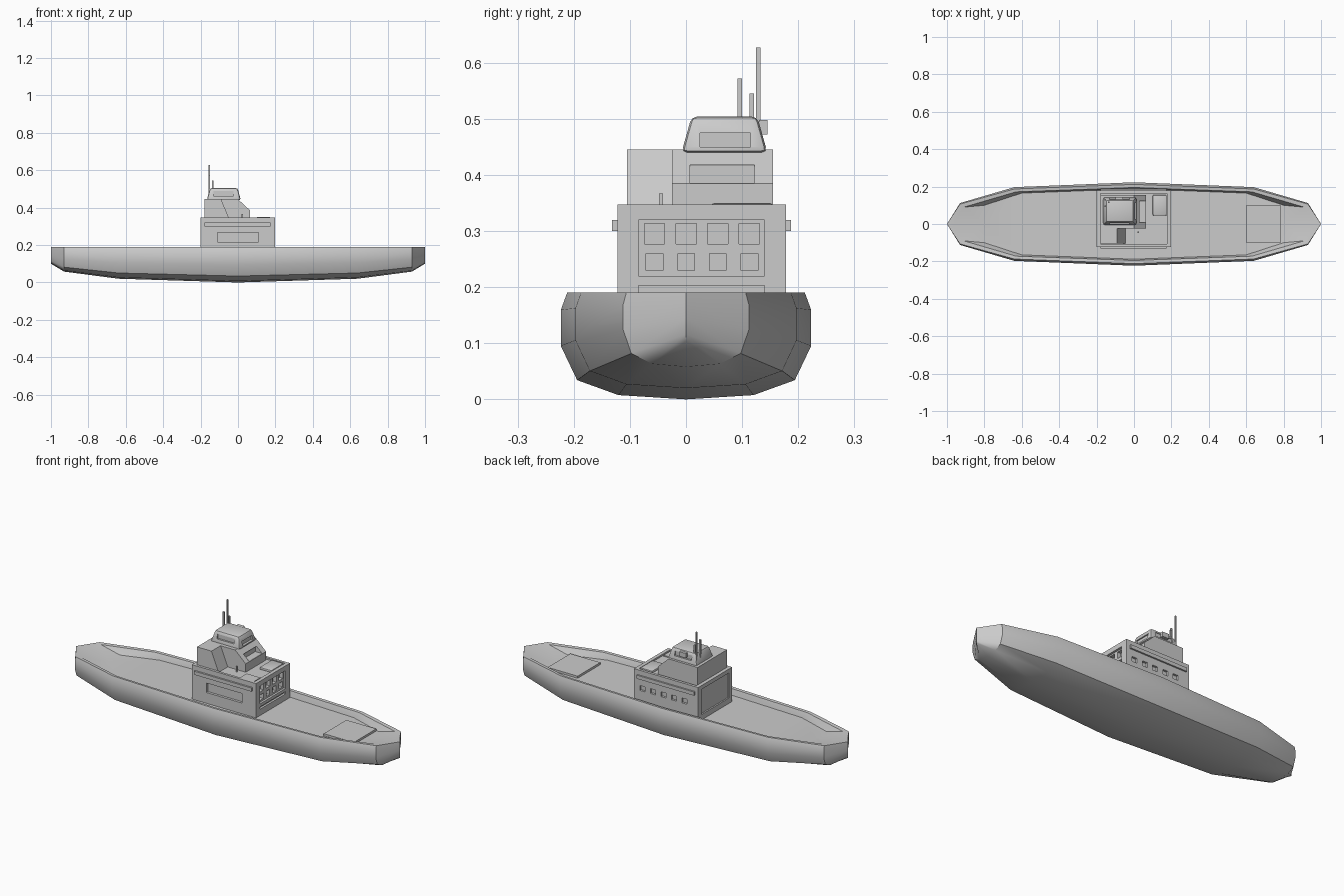
import bpy, bmesh
from mathutils import Vector

cube = bpy.data.objects.get("Cube")
if cube:
    bpy.data.objects.remove(cube, do_unlink=True)

grey = bpy.data.materials.new("ship_grey")
grey.use_nodes = True
grey.diffuse_color = (0.6, 0.6, 0.6, 1)
grey.node_tree.nodes["Principled BSDF"].inputs["Base Color"].default_value = (0.6, 0.6, 0.6, 1)


def finish(name, bm):
    bmesh.ops.recalc_face_normals(bm, faces=bm.faces)
    mesh = bpy.data.meshes.new(name)
    bm.to_mesh(mesh)
    bm.free()
    mesh.materials.append(grey)
    obj = bpy.data.objects.new(name, mesh)
    bpy.context.collection.objects.link(obj)
    return obj


def activate(obj):
    bpy.ops.object.select_all(action='DESELECT')
    obj.select_set(True)
    bpy.context.view_layer.objects.active = obj


def apply(obj, kind, **settings):
    mod = obj.modifiers.new(kind, kind)
    for key, value in settings.items():
        setattr(mod, key, value)
    activate(obj)
    bpy.ops.object.modifier_apply(modifier=mod.name)


def smooth(obj, angle=0.6):
    activate(obj)
    bpy.ops.object.shade_smooth_by_angle(angle=angle)


def add_box(bm, low, high, taper=(0, 0)):
    """Box between two corners; taper pulls in the top along x and y."""
    low, high = Vector(low), Vector(high)
    mid, size = (low + high) / 2, high - low
    for v in bmesh.ops.create_cube(bm, size=1)["verts"]:
        top = v.co.z > 0
        v.co = Vector([mid[i] + v.co[i] * (size[i] - (2 * taper[i] if top and i < 2 else 0))
                       for i in range(3)])


def boxes(name, *corner_pairs, taper=(0, 0)):
    bm = bmesh.new()
    for low, high in corner_pairs:
        add_box(bm, low, high, taper)
    return finish(name, bm)


def cut(obj, *corner_pairs):
    cutter = boxes("cutter", *corner_pairs)
    cutter.hide_render = True
    apply(obj, 'BOOLEAN', operation='DIFFERENCE', solver='EXACT', object=cutter)
    bpy.data.objects.remove(cutter, do_unlink=True)


def prism(name, profile, y0, y1):
    """Extrude an x-z profile along y."""
    bm = bmesh.new()
    face = bm.faces.new([bm.verts.new((x, y0, z)) for x, z in profile])
    out = bmesh.ops.extrude_face_region(bm, geom=[face])["geom"]
    for v in out:
        if isinstance(v, bmesh.types.BMVert):
            v.co.y = y1
    return finish(name, bm)


# Hull: one quarter lofted from stations, mirrored lengthwise and sideways
RIM, DECK = 0.19, 0.155
section = [(0, 0), (.54, .04), (.87, .18), (1, .5), (1, .84), (.95, 1)]
# x, half width, keel height, inner rim x and y, deck edge x and y
stations = [(0, .223, 0, 0, .195, 0, .188),
            (.64, .197, .02, .63, .172, .6, .165),
            (.93, .112, .058, .91, .09, .8, .1),
            (1, 0, .1, .97, 0, .8, 0)]
bm = bmesh.new()
rows = []
for x, half, keel, rx, ry, dx, dy in stations:
    row = [(x, half * f, keel + (RIM - keel) * h) for f, h in section]
    row += [(rx, ry, RIM - 0.002), (dx, dy, DECK), (dx, 0, DECK)]
    rows.append([bm.verts.new(p) for p in row])
for a, b in zip(rows, rows[1:]):
    for i in range(len(a) - 1):
        bm.faces.new((a[i], b[i], b[i + 1], a[i + 1]))
bmesh.ops.remove_doubles(bm, verts=bm.verts, dist=0.0005)
hull = finish("hull", bm)
apply(hull, 'MIRROR', use_axis=(True, True, False), merge_threshold=0.0005)
bm = bmesh.new()
bm.from_mesh(hull.data)
bmesh.ops.recalc_face_normals(bm, faces=bm.faces)
bm.to_mesh(hull.data)
bm.free()
smooth(hull, 0.7)

# Deck hatch
boxes("deck_hatch", ((.6, -.1, DECK - .01), (.785, .1, DECK + .012)))

# Cabin with recessed roof, panels and windows
cabin = boxes("cabin", ((-.2, -.122, DECK - .01), (.197, .178, .347)))
cut(cabin,
    ((-.18, -.108, .338), (.177, .163, .4)),
    ((.185, -.085, .22), (.3, .14, .32)),
    ((.185, -.085, .19), (.3, .14, .203)),
    ((-.3, -.095, .185), (-.192, .15, .325)),
    ((-.11, -.2, .215), (.11, -.108, .268)))
panes = []
for i in range(4):
    y = -.056 + i * .0563
    for z, r in ((.295, .018), (.245, .015)):
        panes.append(((.165, y - r, z - r), (.3, y + r, z + r)))
for i in range(5):
    x = -.115 + i * .065
    panes.append(((x - .016, .166, .235), (x + .016, .3, .262)))
cut(cabin, *panes)

# Side rails along the cabin
for name, y0, y1 in (("front_rail", -.132, -.12), ("back_rail", .176, .187)):
    boxes(name, ((-.18, y0, .3), (.175, y1, .32)))

# Roof fittings
vent = boxes("roof_vent", ((.1, .045, .335), (.175, .155, .35)))
apply(vent, 'BEVEL', width=.006, segments=2)
smooth(vent)
boxes("roof_locker", ((.085, -.105, .335), (.17, -.045, .344)))
boxes("roof_post", ((.02, -.048, .335), (.027, -.041, .367)))

# Upper deckhouse with raked window face
house = prism("deckhouse", [(-.18, .335), (-.18, .445), (0, .445), (.065, .385), (.065, .335)],
              -.025, .155)
cut(house, ((.022, .007, .386), (.2, .122, .418)))

# Bridge wing stepping down to the roof
prism("bridge_wing", [(-.18, .335), (-.18, .445), (-.09, .445), (-.045, .335)], -.105, -.024)

# Wheelhouse with rounded edges and window recesses
wheelhouse = boxes("wheelhouse", ((-.167, -.008, .44), (.015, .145, .504)), taper=(.017, .018))
apply(wheelhouse, 'BEVEL', width=.01, segments=2)
cut(wheelhouse,
    ((-.13, -.1, .463), (-.025, .009, .488)),
    ((-.13, .128, .463), (-.025, .3, .488)),
    ((-.001, .025, .45), (.1, .115, .475)))
smooth(wheelhouse)
boxes("equipment_box", ((-.1, .13, .472), (-.06, .145, .498)))

# Antennas
for name, x, y, top, r in (("tall_antenna", -.155, .129, .627, .004),
                           ("thick_antenna", -.155, .096, .572, .004),
                           ("short_antenna", -.135, .117, .545, .004)):
    boxes(name, ((x - r, y - r, .44), (x + r, y + r, top)))
